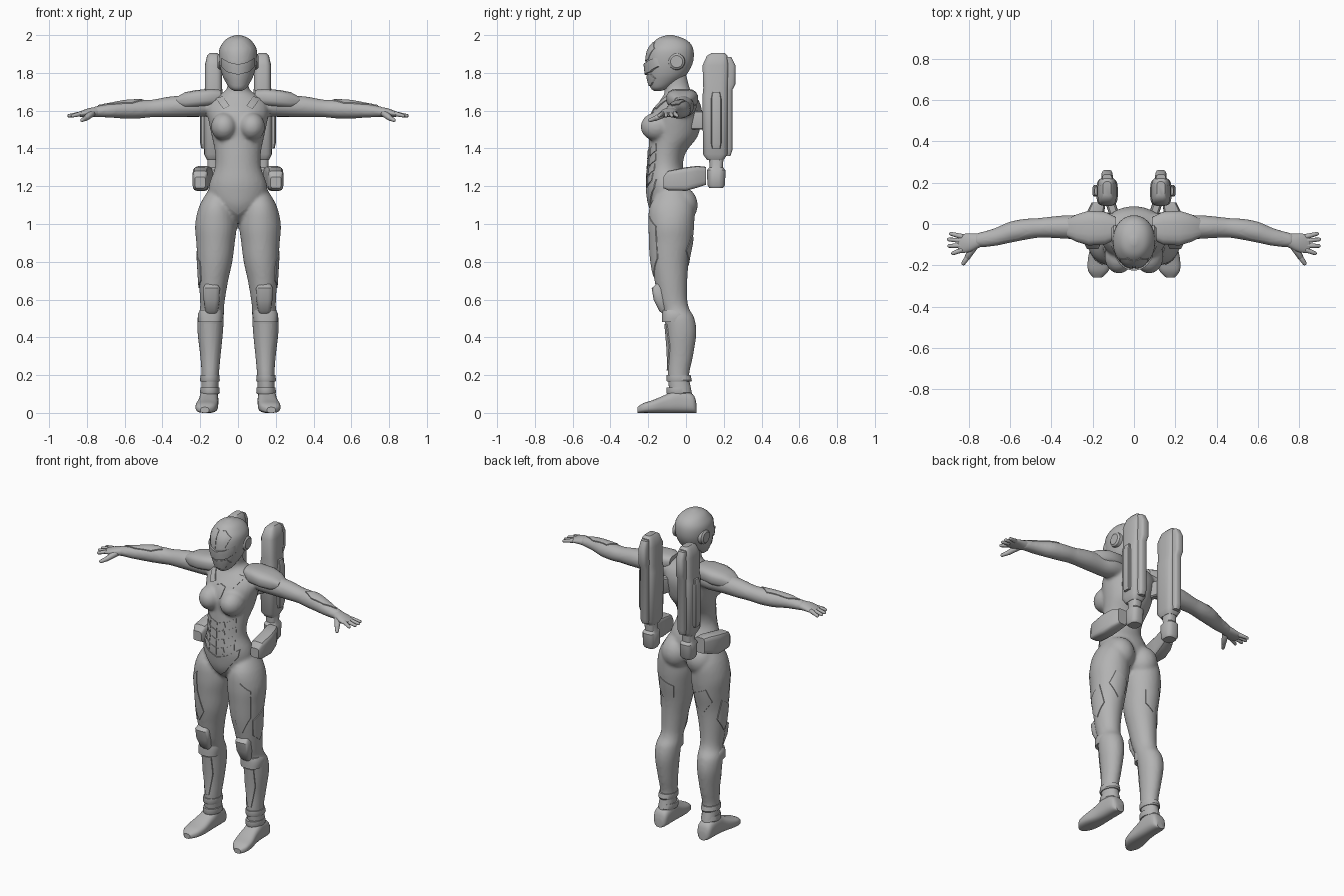
import bpy, bmesh, math
from mathutils import Vector
from mathutils.bvhtree import BVHTree

if "Cube" in bpy.data.objects:
    bpy.data.objects.remove(bpy.data.objects["Cube"], do_unlink=True)

grey = bpy.data.materials.new("armour_grey")
grey.use_nodes = True
grey.diffuse_color = (.45, .45, .45, 1)
for node in grey.node_tree.nodes:
    if node.type == 'BSDF_PRINCIPLED':
        node.inputs["Base Color"].default_value = grey.diffuse_color
made = []


def finish(bm, name, mirror=False):
    """Turn a bmesh into an object, with a mirrored twin if wanted."""
    bmesh.ops.recalc_face_normals(bm, faces=bm.faces)
    sides = [("left_", 1), ("right_", -1)] if mirror else [("", 1)]
    for prefix, sign in sides:
        copy = bm.copy()
        if sign < 0:
            for v in copy.verts:
                v.co.x = -v.co.x
            bmesh.ops.reverse_faces(copy, faces=copy.faces)
        mesh = bpy.data.meshes.new(prefix + name)
        copy.to_mesh(mesh)
        copy.free()
        mesh.materials.append(grey)
        obj = bpy.data.objects.new(prefix + name, mesh)
        bpy.context.collection.objects.link(obj)
        made.append(obj)
    return obj


def resample(rows, steps):
    """Catmull-Rom interpolation between station rows."""
    out = []
    for i in range(len(rows) - 1):
        a, b, c, d = (rows[max(0, min(len(rows) - 1, i + k))] for k in (-1, 0, 1, 2))
        for k in range(steps):
            t = k / steps
            out.append([(2 * q + (r - p) * t + (2 * p - 5 * q + 4 * r - s) * t ** 2
                         + (3 * q - p - 3 * r + s) * t ** 3) / 2
                        for p, q, r, s in zip(a, b, c, d)])
    return out + [list(rows[-1])]


def loft(bm, axis, rows, steps=4, sides=28, power=2.0, flip=1):
    """Skin superellipse rings: (position, centre a, centre b, radius a, radius b)."""
    rings = []
    for t, ca, cb, ra, rb in resample(rows, steps):
        ring = []
        for k in range(sides):
            w = 2 * math.pi * (k + .5) / sides
            c, s = math.cos(w), math.sin(w)
            a = ca + max(ra, .003) * math.copysign(abs(c) ** (2 / power), c)
            b = cb + max(rb, .003) * math.copysign(abs(s) ** (2 / power), s)
            co = {'X': (t, a, b), 'Y': (a, t, b), 'Z': (a, b, t)}[axis]
            ring.append(bm.verts.new((co[0] * flip, co[1], co[2])))
        rings.append(ring)
    faces = [bm.faces.new(rings[0]), bm.faces.new(rings[-1])]
    for lo, hi in zip(rings, rings[1:]):
        for k in range(sides):
            j = (k + 1) % sides
            faces.append(bm.faces.new((lo[k], lo[j], hi[j], hi[k])))
    bmesh.ops.recalc_face_normals(bm, faces=faces)


def part(name, axis, rows, mirror=True, **options):
    bm = bmesh.new()
    loft(bm, axis, rows, **options)
    return finish(bm, name, mirror)


def ball(bm, centre, radii):
    verts = bmesh.ops.create_uvsphere(bm, u_segments=24, v_segments=16, radius=1)["verts"]
    for v in verts:
        v.co = Vector(centre) + Vector(r * c for r, c in zip(radii, v.co))


def capsule(bm, p, q, r0, r1):
    p, q = Vector(p), Vector(q)
    turn = (q - p).to_track_quat('Z', 'Y')
    for v in bmesh.ops.create_uvsphere(bm, u_segments=12, v_segments=9, radius=1)["verts"]:
        v.co = q + turn @ v.co * r1 if v.co.z > 0 else p + turn @ v.co * r0


def profile(rows):
    """(height, front, back, half width) to stations centred on x."""
    return [(z, 0, (f + b) / 2, w, (b - f) / 2) for z, f, b, w in rows]


VIEWS = {'front': ((0, 1, 0), lambda a, b: (a, -1, b)),
         'back': ((0, -1, 0), lambda a, b: (a, 1, b)),
         'side': ((-1, 0, 0), lambda a, b: (1, a, b)),
         'top': ((0, 0, -1), lambda a, b: (a, b, 3))}


def plate(name, tree, view, outline, thick=.006):
    """Thin armour plate draped over a surface."""
    ray, place = VIEWS[view]
    ray = Vector(ray)
    bm = bmesh.new()
    bm.faces.new([bm.verts.new(place(a, b)) for a, b in outline])
    bmesh.ops.triangulate(bm, faces=bm.faces)
    bmesh.ops.subdivide_edges(bm, edges=bm.edges, cuts=4, use_grid_fill=True)
    missed = []
    for v in bm.verts:
        hit = tree.ray_cast(v.co, ray)[0]
        if hit:
            v.co = hit + ray * .003
        else:
            missed.append(v)
    bmesh.ops.delete(bm, geom=missed, context='VERTS')
    top = bmesh.ops.extrude_face_region(bm, geom=bm.faces[:])["geom"]
    for v in top:
        if isinstance(v, bmesh.types.BMVert):
            v.co -= ray * (thick + .003)
    finish(bm, name, True)


def surface(obj):
    return BVHTree.FromObject(obj, bpy.context.evaluated_depsgraph_get())


# Body: torso, legs and arms blended into one skin
bm = bmesh.new()
loft(bm, 'Z', profile([
    (1.01, -.12, -.05, .02), (1.05, -.17, -.01, .06), (1.1, -.195, .02, .13),
    (1.16, -.205, .025, .155), (1.22, -.21, .015, .15), (1.3, -.205, -.015, .122),
    (1.38, -.2, 0, .122), (1.46, -.195, .06, .138), (1.54, -.195, .082, .155),
    (1.6, -.175, .085, .165), (1.65, -.14, .07, .15), (1.69, -.115, .04, .09),
    (1.72, -.115, .02, .058), (1.8, -.12, 0, .055)]))
for s in (1, -1):
    ball(bm, (s * .073, -.155, 1.515), (.07, .085, .075))
    ball(bm, (s * .085, -.03, 1.1), (.088, .092, .1))
    loft(bm, 'Z', [
        (1.19, .11, -.07, .04, .06), (1.1, .115, -.075, .088, .115),
        (1, .117, -.078, .11, .122), (.9, .119, -.08, .102, .114),
        (.8, .122, -.085, .092, .1), (.7, .13, -.08, .078, .087),
        (.6, .135, -.07, .066, .077), (.55, .138, -.055, .064, .073),
        (.5, .145, -.035, .07, .08), (.42, .147, -.025, .067, .08),
        (.3, .146, -.03, .054, .067), (.2, .147, -.04, .046, .057),
        (.12, .15, -.03, .046, .06), (.05, .153, -.02, .044, .06)], flip=s)
    loft(bm, 'X', [
        (.1, 0, 1.63, .05, .05), (.18, -.01, 1.63, .068, .062),
        (.26, -.015, 1.625, .06, .058), (.36, -.015, 1.62, .055, .055),
        (.45, -.018, 1.612, .048, .047), (.52, -.025, 1.608, .051, .049),
        (.6, -.04, 1.605, .051, .047), (.68, -.065, 1.6, .043, .037),
        (.77, -.08, 1.593, .033, .027)], flip=s)
body = finish(bm, "body")
remesh = body.modifiers.new("blend", 'REMESH')
remesh.mode, remesh.voxel_size = 'VOXEL', .01
relax = body.modifiers.new("relax", 'SMOOTH')
relax.iterations = 4
skin = bpy.data.meshes.new_from_object(
    body.evaluated_get(bpy.context.evaluated_depsgraph_get()))
body.modifiers.clear()
body.data = skin
if not skin.materials:
    skin.materials.append(grey)
body_tree = surface(body)

# Helmet with ear discs
head = part("helmet", 'Z', profile([
    (1.705, -.17, -.13, .02), (1.72, -.187, -.09, .045), (1.76, -.2, -.03, .07),
    (1.8, -.208, .01, .087), (1.86, -.213, .038, .1), (1.92, -.203, .04, .1),
    (1.96, -.175, .02, .08), (1.985, -.145, -.02, .053), (2, -.1, -.07, .012)]),
    mirror=False, sides=40, power=2.1)
head_tree = surface(head)
part("ear_disc", 'X', [(.08, -.05, 1.86, .045, .045), (.1, -.05, 1.86, .043, .043),
                       (.108, -.05, 1.86, .032, .032)], steps=1)
plate("visor", head_tree, 'front', [(0, 1.845), (.05, 1.857), (.088, 1.88), (.09, 1.835),
                                    (.06, 1.805), (0, 1.79)], .012)
plate("face_mask", head_tree, 'front', [(0, 1.78), (.055, 1.795), (.066, 1.77),
                                        (.035, 1.735), (0, 1.73)])
plate("brow_panel", head_tree, 'front', [(.008, 1.86), (.05, 1.872), (.07, 1.93),
                                         (.03, 1.965), (.008, 1.96)], .004)

# Hands
bm = bmesh.new()
loft(bm, 'X', [(.74, -.078, 1.594, .032, .027), (.79, -.09, 1.59, .044, .023),
               (.83, -.094, 1.583, .046, .016), (.85, -.094, 1.58, .04, .01)])
for root, tip_x, tip_y in ((-.06, .885, -.047), (-.08, .895, -.075),
                           (-.104, .893, -.106), (-.126, .875, -.142)):
    capsule(bm, (.835, root, 1.583), (tip_x, tip_y, 1.573), .013, .009)
capsule(bm, (.775, -.11, 1.585), (.805, -.16, 1.56), .02, .014)
capsule(bm, (.805, -.16, 1.56), (.825, -.19, 1.55), .014, .01)
finish(bm, "hand", True)

# Boots, ankle bands and knee guards
part("boot", 'Y', [(y, x, h / 2, w, h / 2) for y, x, w, h in (
    (.055, .152, .025, .05), (.035, .153, .045, .1), (-.04, .154, .05, .125),
    (-.1, .157, .052, .1), (-.17, .165, .058, .07), (-.225, .172, .05, .052),
    (-.258, .176, .022, .03))], power=2.8)
for low in (.1, .165):
    part("ankle_band", 'Z', [(low, .149, -.037, .049, .064),
                             (low + .008, .149, -.037, .053, .068),
                             (low + .035, .148, -.039, .05, .064)], steps=1)
part("knee_guard", 'Z', [(.525, .14, -.095, .025, .03), (.54, .14, -.1, .034, .042),
                         (.6, .14, -.122, .043, .05), (.66, .14, -.135, .044, .047),
                         (.685, .14, -.12, .034, .035)], steps=1, sides=16, power=4)
part("shin_collar", 'Z', [(.48, .147, -.06, .064, .068), (.52, .146, -.06, .067, .067),
                          (.545, .143, -.07, .058, .055)], steps=2, power=2.6)

# Shoulder guards and hip pouches
part("shoulder_guard", 'X', [(.09, -.02, 1.67, .055, .04), (.14, -.02, 1.67, .08, .046),
                             (.22, -.02, 1.663, .085, .047), (.28, -.02, 1.655, .066, .043),
                             (.325, -.02, 1.648, .042, .025)], steps=1, sides=16, power=3)
part("hip_pouch", 'Y', [(-.12, .2, 1.22, .028, .03), (-.095, .2, 1.23, .04, .052),
                        (0, .197, 1.238, .043, .063), (.06, .185, 1.25, .042, .058),
                        (.105, .17, 1.255, .034, .048)], steps=1, sides=16, power=5)

# Rocket pods
part("pod_shell", 'Z', [(1.34, .13, .155, .035, .045), (1.37, .13, .155, .05, .066),
                        (1.68, .13, .155, .052, .068), (1.72, .13, .157, .046, .066),
                        (1.84, .13, .157, .046, .07), (1.89, .13, .165, .034, .055),
                        (1.905, .13, .17, .02, .035)], steps=1, sides=20, power=3.5)
part("pod_fin", 'Z', [(1.36, .13, .2, .02, .035), (1.39, .13, .2, .026, .046),
                      (1.71, .13, .2, .026, .046), (1.74, .13, .21, .028, .052),
                      (1.84, .13, .21, .028, .052), (1.885, .13, .2, .024, .04)],
     steps=1, sides=16, power=4)
part("pod_nozzle", 'Z', [(1.19, .13, .16, .034, .036), (1.205, .13, .16, .042, .047),
                         (1.285, .13, .16, .042, .05), (1.3, .13, .16, .032, .036),
                         (1.37, .13, .16, .034, .04)], steps=1, sides=16, power=3)
part("pod_rail", 'Z', [(1.4, .182, .16, .012, .022), (1.43, .185, .16, .016, .028),
                       (1.66, .185, .16, .016, .028), (1.7, .18, .16, .01, .02)],
     steps=1, sides=12, power=4)
part("pod_bracket", 'Y', [(.03, .09, 1.55, .025, .05), (.12, .12, 1.55, .025, .05)],
     steps=1, sides=12, power=5)

# Draped armour plates
for row in range(4):
    z = 1.4 - .052 * row
    plate("abdomen_plate", body_tree, 'front', [(.005, z - .012), (.04, z), (.048, z - .03),
                                                (.036, z - .045), (.005, z - .056)], .004)
    plate("flank_plate", body_tree, 'front', [(.055, z), (.098, z + .025), (.1, z - .012),
                                              (.06, z - .04)], .004)
plate("pelvis_plate", body_tree, 'front', [(0, 1.175), (.06, 1.195), (.125, 1.235),
                                           (.12, 1.19), (.04, 1.08), (0, 1.05)])
plate("collar_strap", body_tree, 'front', [(.045, 1.625), (.078, 1.61), (.128, 1.68),
                                           (.09, 1.69)], .009)
plate("sternum_plate", body_tree, 'front', [(0, 1.62), (.03, 1.61), (.02, 1.55), (0, 1.53)])
plate("thigh_plate", body_tree, 'front', [(.15, 1.04), (.2, .99), (.195, .82), (.15, .72),
                                          (.11, .79), (.15, .92)], .005)
plate("shin_plate", body_tree, 'front', [(.115, .47), (.18, .47), (.183, .36),
                                         (.16, .225), (.135, .225), (.112, .36)])
plate("outer_thigh_plate", body_tree, 'side', [(-.14, .8), (-.05, .86), (-.03, .74),
                                               (-.08, .66), (-.13, .7)], .005)
plate("rear_thigh_plate", body_tree, 'back', [(.07, .9), (.16, .94), (.185, .86),
                                              (.13, .78), (.08, .82)], .004)
plate("forearm_plate", body_tree, 'top', [(.5, -.04), (.56, -.005), (.68, -.04),
                                          (.74, -.075), (.66, -.085), (.56, -.07)])

# Smooth shading with crisp edges
bpy.ops.object.select_all(action='DESELECT')
for obj in made:
    obj.select_set(True)
bpy.context.view_layer.objects.active = body
bpy.ops.object.shade_smooth_by_angle(angle=math.radians(35))
